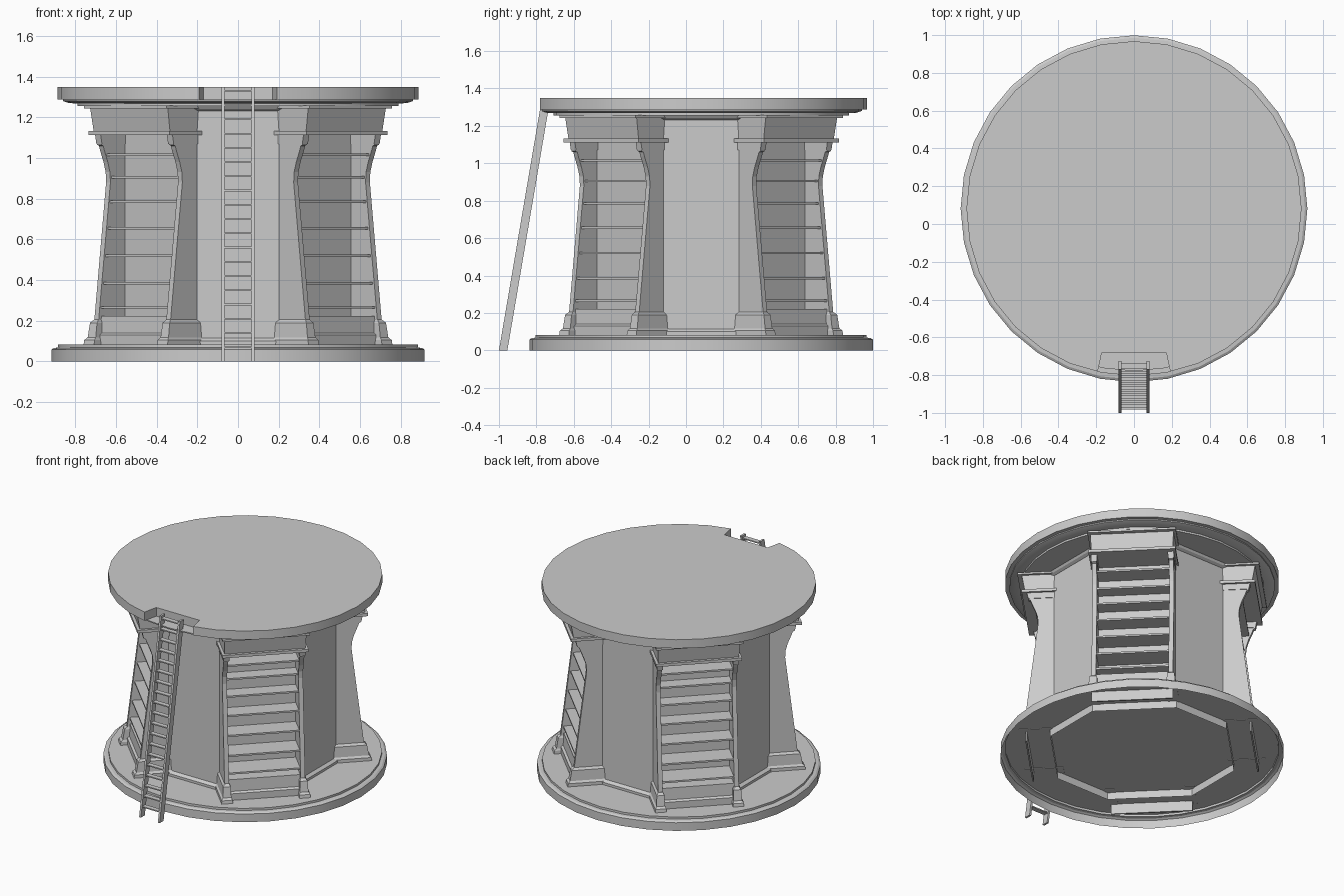
import bpy, bmesh
from math import sin, cos, pi, radians
from mathutils import Matrix

if "Cube" in bpy.data.objects:
    bpy.data.objects.remove(bpy.data.objects["Cube"])

CY = 0.081                      # y of the round body's axis
CENTRE = Matrix.Translation((0, CY, 0))


def finish(name, bm, matrix):
    mesh = bpy.data.meshes.new(name)
    bm.to_mesh(mesh)
    bm.free()
    mesh.transform(matrix)
    obj = bpy.data.objects.new(name, mesh)
    bpy.context.collection.objects.link(obj)
    return obj


def loft(name, loops, matrix=CENTRE, bottom=True, top=True):
    """Solid (or open shell) through a stack of equal-length point loops."""
    bm = bmesh.new()
    rows = [[bm.verts.new(p) for p in loop] for loop in loops]
    n = len(rows[0])
    for a, b in zip(rows, rows[1:]):
        for i in range(n):
            j = (i + 1) % n
            bm.faces.new((a[i], a[j], b[j], b[i]))
    if bottom:
        bm.faces.new(rows[0][::-1])
    if top:
        bm.faces.new(rows[-1])
    if bottom and top:
        bmesh.ops.recalc_face_normals(bm, faces=bm.faces)
    return finish(name, bm, matrix)


def smooth(obj):
    bpy.ops.object.select_all(action='DESELECT')
    obj.select_set(True)
    bpy.context.view_layer.objects.active = obj
    bpy.ops.object.shade_smooth_by_angle(angle=radians(20))


def circle(r, z, n=32):
    return [(-r * sin(2 * pi * i / n), r * cos(2 * pi * i / n), z) for i in range(n)]


def octagon(grow, z):
    a, d = 0.203 + grow * 0.414, 0.576 + grow
    pts = [(-a, d), (-d, a), (-d, -a), (-a, -d), (a, -d), (d, -a), (d, a), (a, d)]
    return [(x, y, z) for x, y in pts]


def rect(u0, u1, r0, r1, z):
    return [(u0, -r1, z), (u1, -r1, z), (u1, -r0, z), (u0, -r0, z)]


def extrude_side(name, profile, x0, x1, matrix):
    """Profile in (y, z) swept from x0 to x1."""
    return loft(name, [[(x, y, z) for y, z in profile] for x in (x0, x1)], matrix)


# Round stepped base, open underneath
smooth(loft("base", [circle(0.918, 0), circle(0.918, 0.058), circle(0.905, 0.066),
                     circle(0.885, 0.068), circle(0.885, 0.083)], bottom=False))

# Eight-sided core with plinth (reaching into the hollow base) and cornice
loft("core", [octagon(0, 0.084), octagon(0, 1.256)], bottom=False, top=False)
loft("core_plinth", [octagon(0.022, 0.03), octagon(0.022, 0.1), octagon(0.002, 0.115)],
     bottom=False, top=False)
loft("core_cornice", [octagon(0.002, 1.232), octagon(0.02, 1.242), octagon(0.03, 1.256)])

# Underside mouldings of the top
smooth(loft("top_lower_ring", [circle(0.79, 1.255), circle(0.79, 1.268), circle(0.83, 1.27),
                               circle(0.86, 1.28), circle(0.86, 1.288)]))

# Top slab with a notch for the ladder
rim = [p for p in circle(0.887, 0) if not (abs(p[0]) < 0.19 and p[1] < 0)]
k = next(i for i, p in enumerate(rim) if p[1] < 0 and p[0] > 0)
notch = [(-0.192, -0.862, 0), (-0.17, -0.76, 0), (0.17, -0.76, 0), (0.192, -0.862, 0)]
outline = rim[:k] + notch + rim[k:]
smooth(loft("top_slab", [[(x, y, z) for x, y, _ in outline] for z in (1.288, 1.35)]))

# Curved front edge of the bay sides: (radius, z)
EDGE = [(0.738, 0.08), (0.733, 0.21), (0.652, 0.88), (0.655, 0.93), (0.67, 0.98),
        (0.695, 1.04), (0.702, 1.06), (0.715, 1.065), (0.718, 1.12)]


def edge_radius(z):
    for (r0, z0), (r1, z1) in zip(EDGE, EDGE[1:]):
        if z0 <= z <= z1:
            return r0 + (r1 - r0) * (z - z0) / (z1 - z0)


# Four shelved bays on the diagonals
W, T, BACK = 0.265, 0.03, 0.53
for q in range(4):
    m = CENTRE @ Matrix.Rotation(radians(45 + 90 * q), 4, 'Z')
    side = [(-r, z) for r, z in EDGE] + [(-BACK, 1.12), (-BACK, 0.08)]
    for s in (-1, 1):
        extrude_side("bay_side", side, s * (W - T), s * W, m)
        # flared foot below each side
        foot = []
        for out, r, z in ((0.027, 0.782, 0.08), (0.026, 0.778, 0.105), (0.016, 0.764, 0.118),
                          (0.012, 0.752, 0.19), (0.0, 0.735, 0.205)):
            u = sorted((s * (W - T - out * 0.6), s * (W + out)))
            foot.append(rect(u[0], u[1], BACK, r, z))
        loft("bay_foot", foot, m)
        # small bracket under the cap
        u = sorted((s * (W - T - 0.005), s * (W + 0.004)))
        loft("bay_bracket", [rect(*u, BACK, 0.716, 1.07), rect(*u, BACK, 0.726, 1.12)], m)
    # kickboard with its ledge, and its lower board inside the hollow base
    i = W - T + 0.005
    loft("bay_kickboard", [rect(-i, i, BACK, 0.735, 0.083), rect(-i, i, BACK, 0.735, 0.13),
                           rect(-i, i, BACK, 0.72, 0.14), rect(-i, i, BACK, 0.715, 0.222)], m)
    loft("bay_lower_board", [rect(-W, W, 0.725, 0.735, z) for z in (0.01, 0.082)], m)
    # shelves
    for z in (0.265, 0.385, 0.52, 0.655, 0.785, 0.905, 1.015):
        r = edge_radius(z) - 0.01
        loft("shelf", [rect(-i, i, BACK, r, z - 0.006), rect(-i, i, BACK, r, z + 0.006)], m)
    # cap moulding, header and cornice
    loft("bay_cap", [rect(-W - 0.018, W + 0.018, BACK, 0.758, z) for z in (1.112, 1.132)], m)
    loft("bay_header", [rect(-W, W, BACK, 0.738, 1.13), rect(-W - 0.005, W + 0.005, BACK, 0.758, 1.245)], m)
    loft("bay_cornice", [rect(-W - 0.022, W + 0.022, BACK, 0.785, z) for z in (1.243, 1.257)], m)

# Leaning ladder
I = Matrix.Identity(4)
rail = [(-1.0, 0), (-0.955, 0), (-0.725, 1.35), (-0.77, 1.35)]
for s in (-1, 1):
    extrude_side("ladder_rail", rail, s * 0.067, s * 0.081, I)
for n in range(19):
    z = 0.07 + 0.07 * n
    y = -0.978 + 0.17 * z
    loft("ladder_rung", [rect(-0.07, 0.07, -y - 0.017, -y + 0.017, z + dz)
                         for dz in (-0.004, 0.004)], I)
